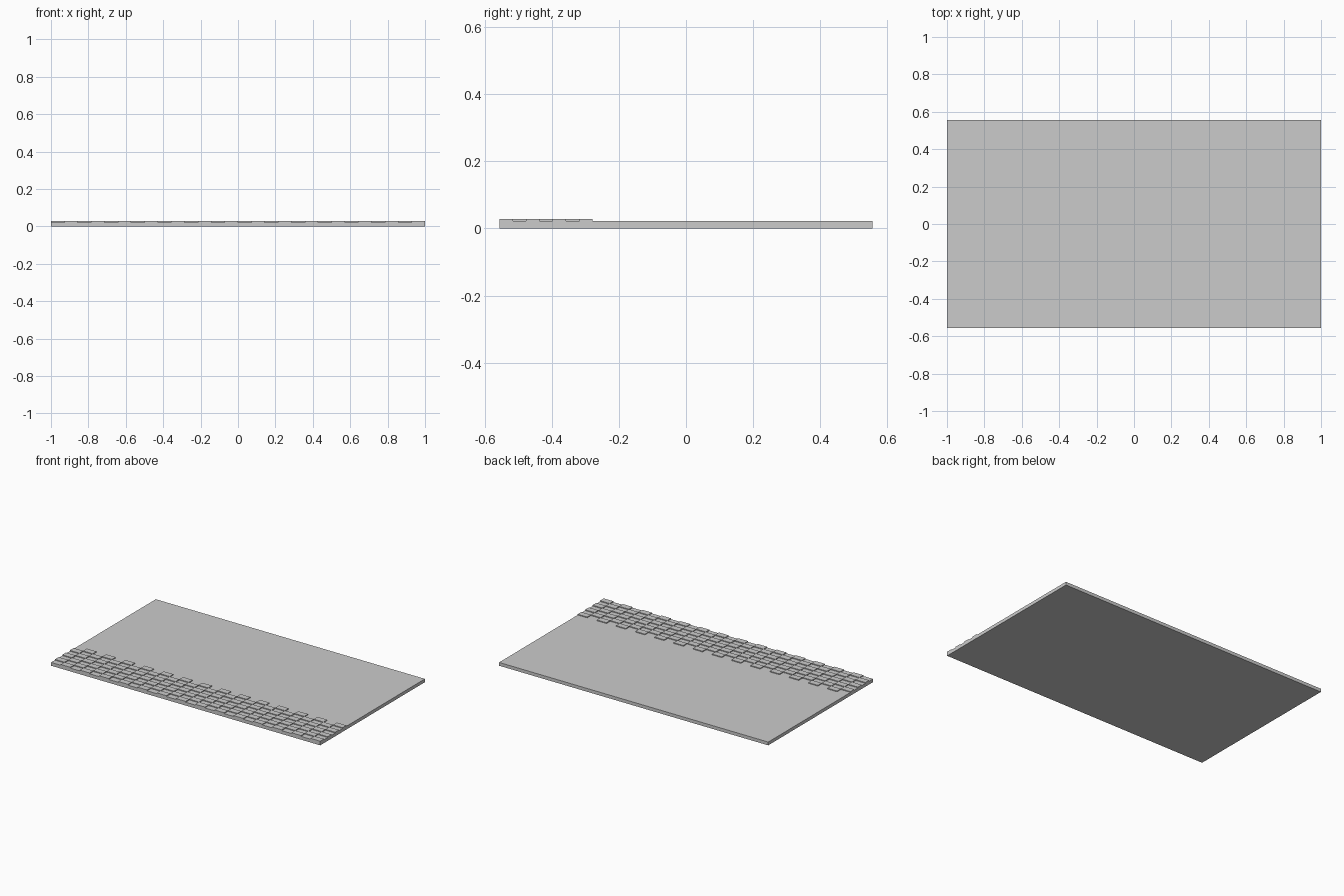
import bpy, bmesh
from mathutils import Matrix, Vector

if "Cube" in bpy.data.objects:
    bpy.data.objects.remove(bpy.data.objects["Cube"])

W, D = 2.0, 10 / 9          # overall width and depth
BASE_H, TILE_H = 0.0222, 0.0056
COLS, ROWS = 28, 7
CW, CD = W / COLS, D / 28   # size of one checker tile


def add_box(bm, lo, hi):
    lo, hi = Vector(lo), Vector(hi)
    m = Matrix.Translation((lo + hi) / 2) @ Matrix.Diagonal((*(hi - lo), 1))
    bmesh.ops.create_cube(bm, size=1, matrix=m)


def make_object(name, boxes):
    bm = bmesh.new()
    for lo, hi in boxes:
        add_box(bm, lo, hi)
    mesh = bpy.data.meshes.new(name)
    bm.to_mesh(mesh)
    bm.free()
    obj = bpy.data.objects.new(name, mesh)
    bpy.context.collection.objects.link(obj)
    return obj


# flat slab
make_object("base_slab", [((-W / 2, -D / 2, 0), (W / 2, D / 2, BASE_H))])

# raised checkerboard band along the front quarter
tiles = []
for r in range(ROWS):
    for c in range(COLS):
        if (r + c) % 2:
            x, y = -W / 2 + c * CW, -D / 2 + r * CD
            tiles.append(((x, y, BASE_H), (x + CW, y + CD, BASE_H + TILE_H)))
make_object("checker_tiles", tiles)
